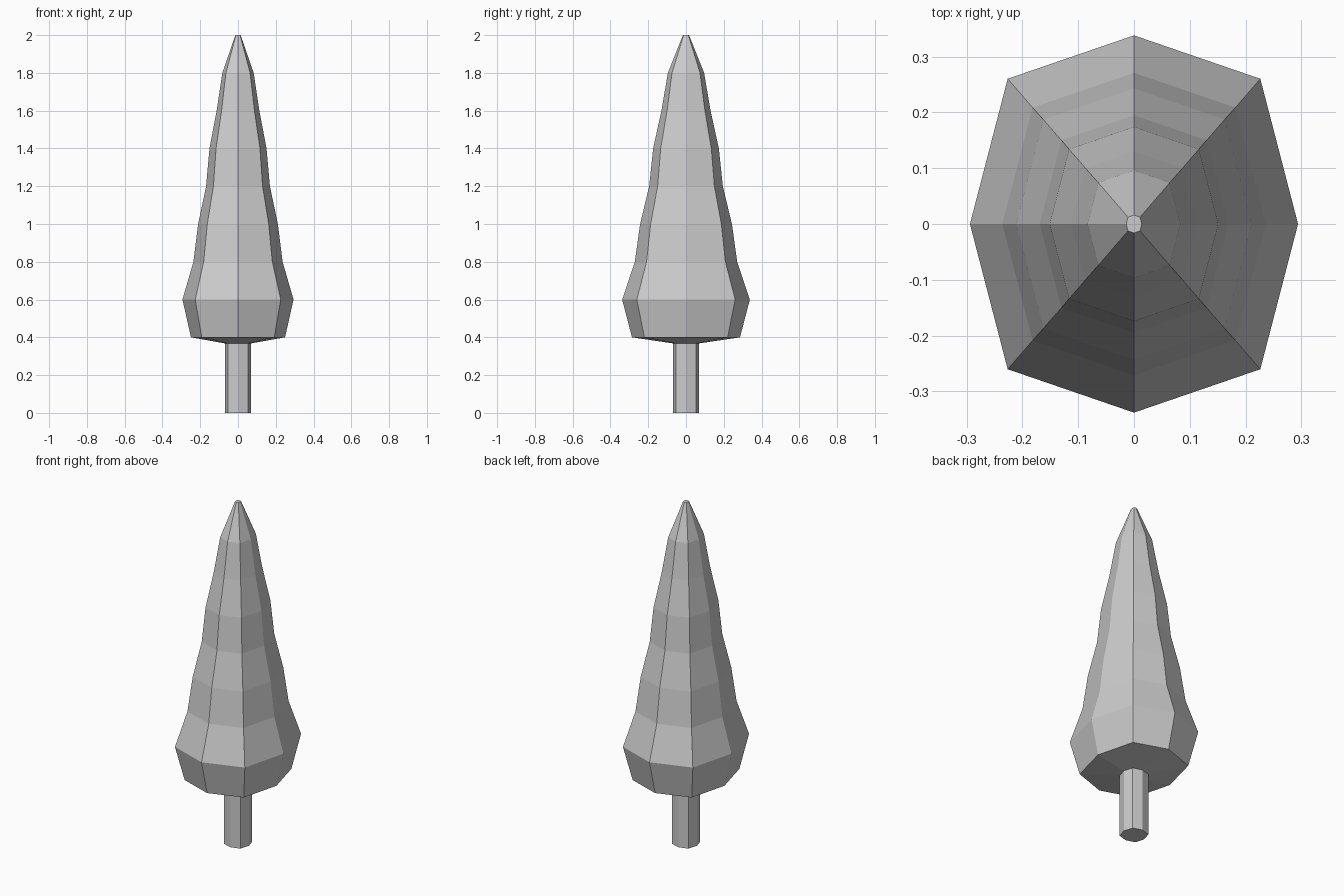
import bpy
import bmesh

cube = bpy.data.objects.get("Cube")
if cube:
    bpy.data.objects.remove(cube, do_unlink=True)

grey = bpy.data.materials.new("plain grey")
grey.use_nodes = True
colour = (0.6, 0.6, 0.6, 1)
grey.diffuse_color = colour
grey.node_tree.nodes["Principled BSDF"].inputs["Base Color"].default_value = colour

# Slightly squared octagon, shared by every cross-section
D = 0.77
OCTAGON = [(1, 0), (D, D), (0, 1), (-D, D), (-1, 0), (-D, -D), (0, -1), (D, -D)]


def loft(name, rings, cap_bottom):
    """Flat-shaded stack of octagons from (x radius, y radius, z) rings."""
    bm = bmesh.new()
    loops = [[bm.verts.new((x * rx, y * ry, z)) for x, y in OCTAGON]
             for rx, ry, z in rings]
    for low, high in zip(loops, loops[1:]):
        for i in range(len(OCTAGON)):
            j = (i + 1) % len(OCTAGON)
            bm.faces.new((low[i], low[j], high[j], high[i]))
    bm.faces.new(loops[-1])
    if cap_bottom:
        bm.faces.new(loops[0][::-1])
    mesh = bpy.data.meshes.new(name)
    bm.to_mesh(mesh)
    bm.free()
    mesh.materials.append(grey)
    obj = bpy.data.objects.new(name, mesh)
    bpy.context.collection.objects.link(obj)
    return obj


# Trunk
loft("trunk", [(0.07, 0.07, 0), (0.07, 0.07, 0.37)], True)

# Foliage: shallow underside, then stepped tiers narrowing to a blunt tip
loft("foliage", [
    (0.07, 0.07, 0.368),
    (0.249, 0.286, 0.4),
    (0.294, 0.338, 0.6),
    (0.236, 0.271, 0.8),
    (0.211, 0.243, 1.0),
    (0.169, 0.195, 1.2),
    (0.151, 0.174, 1.4),
    (0.113, 0.13, 1.6),
    (0.083, 0.096, 1.8),
    (0.014, 0.016, 2.0),
], False)
